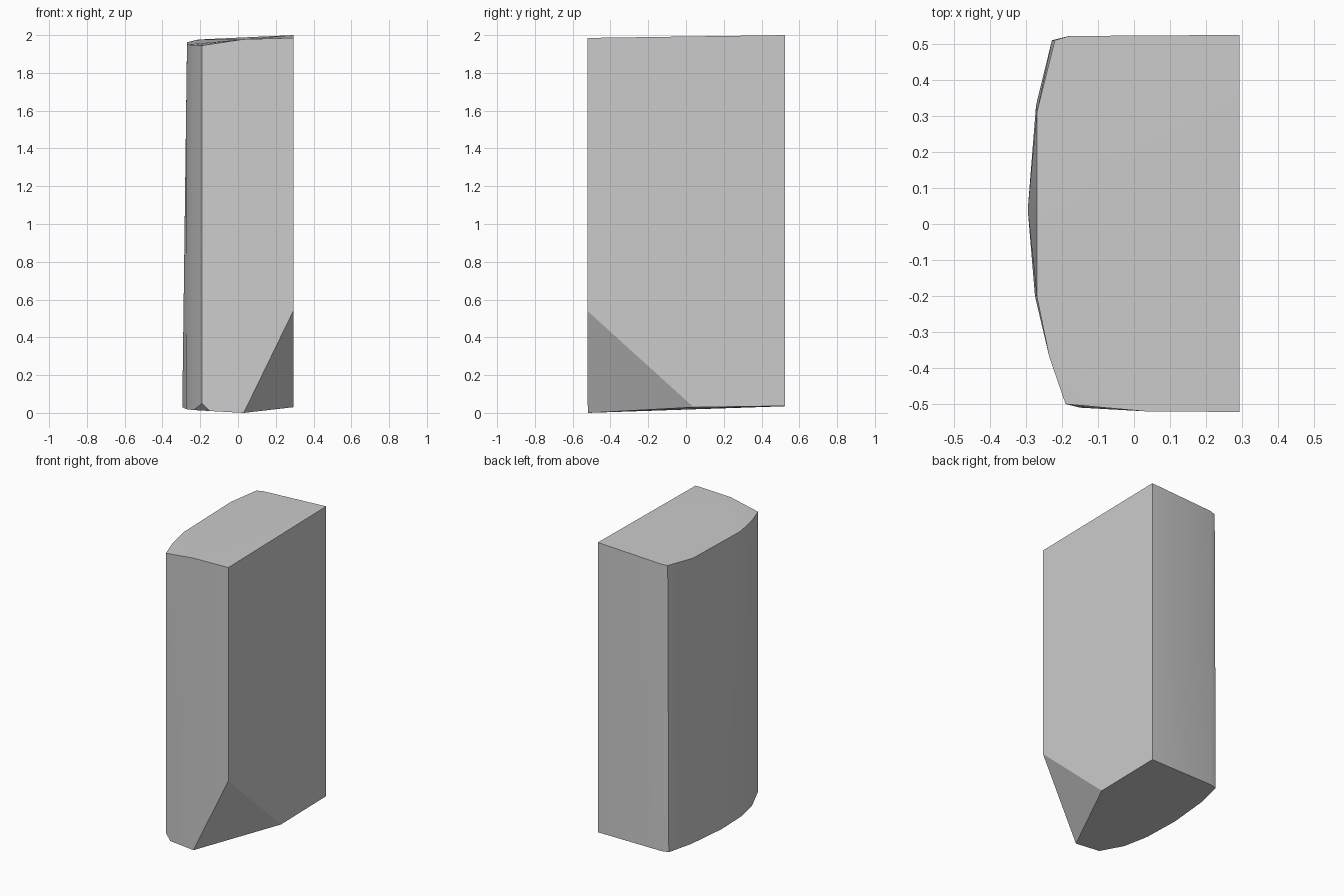
import bpy
import bmesh

cube = bpy.data.objects.get("Cube")
if cube:
    bpy.data.objects.remove(cube, do_unlink=True)

grey = bpy.data.materials.new("plain grey")
grey.use_nodes = True
colour = (0.6, 0.6, 0.6, 1.0)
grey.diffuse_color = colour
grey.node_tree.nodes["Principled BSDF"].inputs["Base Color"].default_value = colour

# Lower rim: flat right side, bowed left side, worn front corner
lower_rim = [
    (0.03, -0.52, 0.0), (-0.15, -0.51, 0.01), (-0.19, -0.5, 0.05),
    (-0.235, -0.37, 0.015), (-0.275, -0.2, 0.02), (-0.295, 0.04, 0.03),
    (-0.272, 0.33, 0.035), (-0.228, 0.51, 0.035), (-0.18, 0.522, 0.035),
    (0.293, 0.525, 0.037),
]
# Upper rim: slopes down towards the front and the bowed side
upper_rim = [
    (0.293, -0.522, 1.985), (0.03, -0.52, 1.978), (-0.19, -0.5, 1.945),
    (-0.235, -0.37, 1.947), (-0.27, -0.2, 1.95), (-0.27, 0.31, 1.962),
    (-0.22, 0.51, 1.975), (-0.18, 0.522, 1.978), (0.293, 0.525, 2.0),
]
# Ends of the slanted cut across the lower front corner
corner_cut = [(0.293, -0.522, 0.54), (0.293, 0.04, 0.03)]

# Block: the convex solid through the rims and the cut
bm = bmesh.new()
for point in lower_rim + upper_rim + corner_cut:
    bm.verts.new(point)
hull = bmesh.ops.convex_hull(bm, input=bm.verts)
spare = [v for v in hull["geom_interior"] if isinstance(v, bmesh.types.BMVert)]
bmesh.ops.delete(bm, geom=spare, context="VERTS")
bmesh.ops.recalc_face_normals(bm, faces=bm.faces)

mesh = bpy.data.meshes.new("block")
bm.to_mesh(mesh)
bm.free()
mesh.materials.append(grey)
block = bpy.data.objects.new("block", mesh)
bpy.context.collection.objects.link(block)

# Soft bow, crisp edges
bpy.context.view_layer.objects.active = block
block.select_set(True)
bpy.ops.object.shade_smooth_by_angle(angle=0.5)
